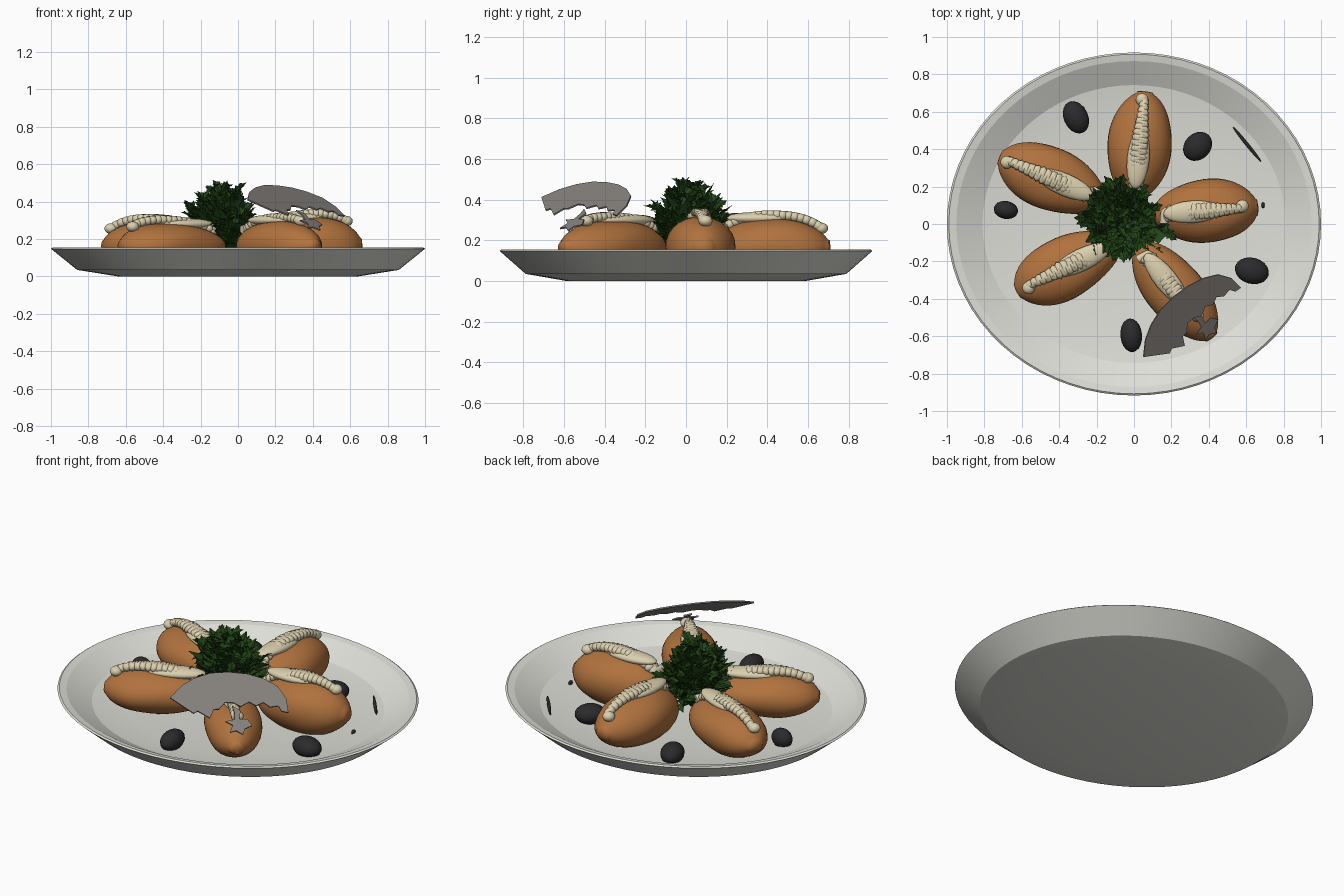
import bpy, bmesh, math, random
from mathutils import Vector, Matrix

random.seed(4)
cube = bpy.data.objects.get("Cube")
if cube:
    bpy.data.objects.remove(cube)


def material(name, r, g, b):
    m = bpy.data.materials.new(name)
    m.use_nodes = True
    m.diffuse_color = (r, g, b, 1)
    m.node_tree.nodes["Principled BSDF"].inputs["Base Color"].default_value = (r, g, b, 1)
    return m


WHITE = material("plate white", 0.74, 0.74, 0.69)
BROWN = material("baked brown", 0.44, 0.17, 0.048)
CREAM = material("cream", 0.70, 0.62, 0.42)
GREEN = material("herb green", 0.016, 0.058, 0.008)
BLACK = material("olive black", 0.024, 0.024, 0.026)
GREY = material("slice grey", 0.24, 0.22, 0.205)


def finish(bm, name, mat, smooth=None):
    bmesh.ops.recalc_face_normals(bm, faces=bm.faces[:])
    me = bpy.data.meshes.new(name)
    bm.to_mesh(me)
    bm.free()
    me.materials.append(mat)
    ob = bpy.data.objects.new(name, me)
    bpy.context.collection.objects.link(ob)
    if smooth:
        bpy.ops.object.select_all(action="DESELECT")
        ob.select_set(True)
        bpy.context.view_layer.objects.active = ob
        bpy.ops.object.shade_smooth_by_angle(angle=math.radians(smooth))
    return ob


def bridge(bm, rings):
    for a, b in zip(rings, rings[1:]):
        n = len(a)
        for i in range(n):
            bm.faces.new((a[i], a[(i + 1) % n], b[(i + 1) % n], b[i]))


def ellipsoid(name, mat, centre, radii, turn=0, tilt=0):
    bm = bmesh.new()
    bmesh.ops.create_uvsphere(bm, u_segments=20, v_segments=12, radius=1)
    bm.transform(Matrix.Translation(centre) @ Matrix.Rotation(math.radians(turn), 4, "Z")
                 @ Matrix.Rotation(math.radians(tilt), 4, "X") @ Matrix.Diagonal((*radii, 1)))
    return finish(bm, name, mat, 60)


# Oval plate: underside, lip and stepped inside as one closed profile
bm = bmesh.new()
rings = []
for r, z in ((0.64, 0), (0.86, 0.035), (1, 0.148), (0.99, 0.155), (0.95, 0.148), (0.81, 0.08), (0.6, 0.05)):
    rings.append([bm.verts.new((r * math.cos(a), 0.917 * r * math.sin(a), z))
                  for a in (math.tau * i / 72 for i in range(72))])
bridge(bm, rings)
bm.faces.new(rings[0])
bm.faces.new(rings[-1])
finish(bm, "plate", WHITE, 12)


def girth(t, fat):
    """Relative thickness of a potato along its axis, with a blunt outer tip."""
    r = max(0, 1 - t * t) ** 0.54 * (1 + fat * t)
    return max(r, 0.24) if 0.8 < t < 0.995 else r


def potato(name, inner, outer, half_width, top, fat, cream_end):
    a, b = Vector((*inner, 0)), Vector((*outer, 0))
    mid, axis = (a + b) / 2, (b - a) / 2
    side = Vector((-axis.y, axis.x, 0)).normalized()
    base = 0.165
    high = top - base

    bm = bmesh.new()
    rings = []
    for i in range(25):
        t = -math.cos(math.pi * (i + 0.35) / 24.7)
        r = girth(t, fat)
        ring = []
        for j in range(28):
            u = math.tau * j / 28
            wave = 1 + 0.02 * math.sin(3 * u + 4 * t)
            p = mid + axis * t + side * (half_width * r * wave * math.cos(u))
            p.z = base + high * r * wave * math.sin(u)
            ring.append(bm.verts.new(p))
        rings.append(ring)
    bridge(bm, rings)
    bm.faces.new(rings[0])
    bm.faces.new(rings[-1])
    finish(bm, name + "_potato", BROWN, 60)

    def surface(t, v):
        r = girth(t, fat)
        p = mid + axis * t + side * v
        p.z = base + high * r * math.sqrt(max(0.1, 1 - (v / (half_width * r)) ** 2))
        return p

    # Piped cream: tight zigzag that thins out into a curled tail
    cu = bpy.data.curves.new(name + "_cream", "CURVE")
    cu.dimensions = "3D"
    cu.bevel_depth = 0.023
    cu.bevel_resolution = 3
    cu.use_fill_caps = True
    cu.resolution_u = 4
    cu.materials.append(CREAM)
    pts = []
    count = 34
    for i in range(count):
        s = i / (count - 1)
        t = -0.8 + (cream_end + 0.8) * s
        swing = 0.05 * (1 if i % 2 else -1) * (1 if s < 0.6 else max(0.15, 1 - 2.6 * (s - 0.6)))
        p = surface(t, swing)
        p.z += 0.022
        pts.append(p)
    spline = cu.splines.new("NURBS")
    spline.points.add(len(pts) - 1)
    for sp, p in zip(spline.points, pts):
        sp.co = (*p, 1)
    spline.order_u = 3
    spline.use_endpoint_u = True
    ob = bpy.data.objects.new(name + "_cream", cu)
    bpy.context.collection.objects.link(ob)
    tail = surface(cream_end, 0.012)
    ellipsoid(name + "_cream_tail", CREAM, tail + Vector((0, 0, 0.02)), (0.034, 0.034, 0.028))
    # Filling under the zigzag
    ellipsoid(name + "_cream_bed", CREAM, surface(-0.25, 0) + Vector((0, 0, 0.004)),
              (axis.length * 0.55, 0.06, 0.03), math.degrees(math.atan2(axis.y, axis.x)))


potato("back", (0.0, 0.13), (0.06, 0.71), 0.172, 0.31, 0.0, 0.84)
potato("right_side", (-0.16, 0.12), (-0.72, 0.36), 0.168, 0.295, 0.08, 0.84)
potato("left_side", (0.1, 0.05), (0.665, 0.09), 0.17, 0.32, 0.05, 0.7)
potato("front_right", (-0.07, -0.09), (-0.63, -0.36), 0.165, 0.285, 0.16, 0.78)
potato("front_left", (0.02, -0.11), (0.42, -0.61), 0.155, 0.3, 0.0, 0.55)

# Olives resting round the plate
for i, (x, y, rx, ry, turn) in enumerate((
        (-0.31, 0.57, 0.065, 0.09, 25), (0.34, 0.415, 0.07, 0.085, -45), (-0.685, 0.075, 0.065, 0.048, -10),
        (0.63, -0.25, 0.092, 0.07, -15), (-0.015, -0.595, 0.058, 0.09, 5))):
    ellipsoid("olive_%d" % (i + 1), BLACK, (x, y, 0.1), (rx, ry, 0.055), turn)
ellipsoid("olive_sliver", BLACK, (0.605, 0.425, 0.082), (0.12, 0.009, 0.014), -51)
ellipsoid("olive_chip", BLACK, (0.69, 0.1, 0.07), (0.009, 0.016, 0.014))


# Thin slice leaning on the front potato, with a torn lower scrap
def sheet(name, outline, drop):
    bm = bmesh.new()
    f = bm.faces.new([bm.verts.new((x, y, 0.784 - 0.52 * x + 0.49 * y - drop)) for x, y in outline])
    bmesh.ops.triangulate(bm, faces=[f])
    ob = finish(bm, name, GREY)
    mod = ob.modifiers.new("thickness", "SOLIDIFY")
    mod.thickness = 0.008
    mod.offset = 0


sheet("slice", ((0.05, -0.71), (0.06, -0.62), (0.09, -0.54), (0.14, -0.46), (0.21, -0.39), (0.29, -0.33),
                (0.37, -0.29), (0.45, -0.27), (0.52, -0.29), (0.57, -0.34), (0.54, -0.36), (0.51, -0.35),
                (0.48, -0.385), (0.44, -0.39), (0.42, -0.43), (0.38, -0.44), (0.36, -0.49), (0.32, -0.5),
                (0.285, -0.53), (0.28, -0.58), (0.26, -0.6), (0.27, -0.65), (0.2, -0.665), (0.19, -0.69)), 0)
sheet("slice_scrap", ((0.31, -0.5), (0.36, -0.49), (0.38, -0.53), (0.41, -0.5), (0.45, -0.51), (0.43, -0.55),
                      (0.44, -0.58), (0.4, -0.59), (0.38, -0.62), (0.37, -0.58), (0.33, -0.59), (0.36, -0.55),
                      (0.34, -0.52)), 0.025)


# Herb bunch: toothed, folded leaflets gathered on spreading stems
def leaflet(bm, root, direction, length, roll):
    d = direction.normalized()
    side = d.cross(Vector((0, 0, 1)))
    side = (side if side.length > 0.1 else Vector((1, 0, 0))).normalized()
    side = Matrix.Rotation(roll, 3, d) @ side
    up = side.cross(d)
    rows = []
    for s, w in ((0, 0.03), (0.22, 0.22), (0.3, 0.12), (0.5, 0.36), (0.58, 0.2), (0.78, 0.26), (0.83, 0.12), (1, 0.01)):
        c = root + d * (s * length) - up * (0.25 * s * s * length)
        lift = up * (0.4 * w * length)
        rows.append([bm.verts.new(p) for p in (c + side * w * length + lift, c, c - side * w * length + lift)])
    for a, b in zip(rows, rows[1:]):
        for k in (0, 1):
            bm.faces.new((a[k], a[k + 1], b[k + 1], b[k]))


bm = bmesh.new()
foot = Vector((-0.06, 0.02, 0.1))
tips = []
for i in range(46):
    h = 0.25 + 0.75 * (i + 0.5) / 46
    spread = 0.17 * math.sqrt(max(0.02, 1 - h ** 3)) * random.uniform(0.75, 1.1)
    a = 2.4 * i
    tips.append(foot + Vector((spread * math.cos(a) - 0.04 * h, spread * math.sin(a), 0.39 * h)))
for x, y, z in ((0.2, -0.04, 0.24), (0.1, -0.14, 0.22), (-0.21, -0.11, 0.27), (-0.09, 0.2, 0.3),
                (-0.23, 0.15, 0.32), (0.04, 0.17, 0.3), (-0.26, 0.03, 0.34)):
    tips.append(Vector((x, y, z)))
for tip in tips:
    out = (tip - foot).normalized()
    leaflet(bm, foot, out, (tip - foot).length, 0)
    for k in range(7):
        jitter = Vector([random.uniform(-0.8, 0.8) for _ in range(3)])
        leaflet(bm, foot.lerp(tip, random.uniform(0.65, 0.95)), out + jitter,
                random.uniform(0.06, 0.1), random.uniform(-1, 1))
finish(bm, "herb_bunch", GREEN)
ellipsoid("herb_core", GREEN, (-0.08, 0.02, 0.28), (0.1, 0.1, 0.15))
